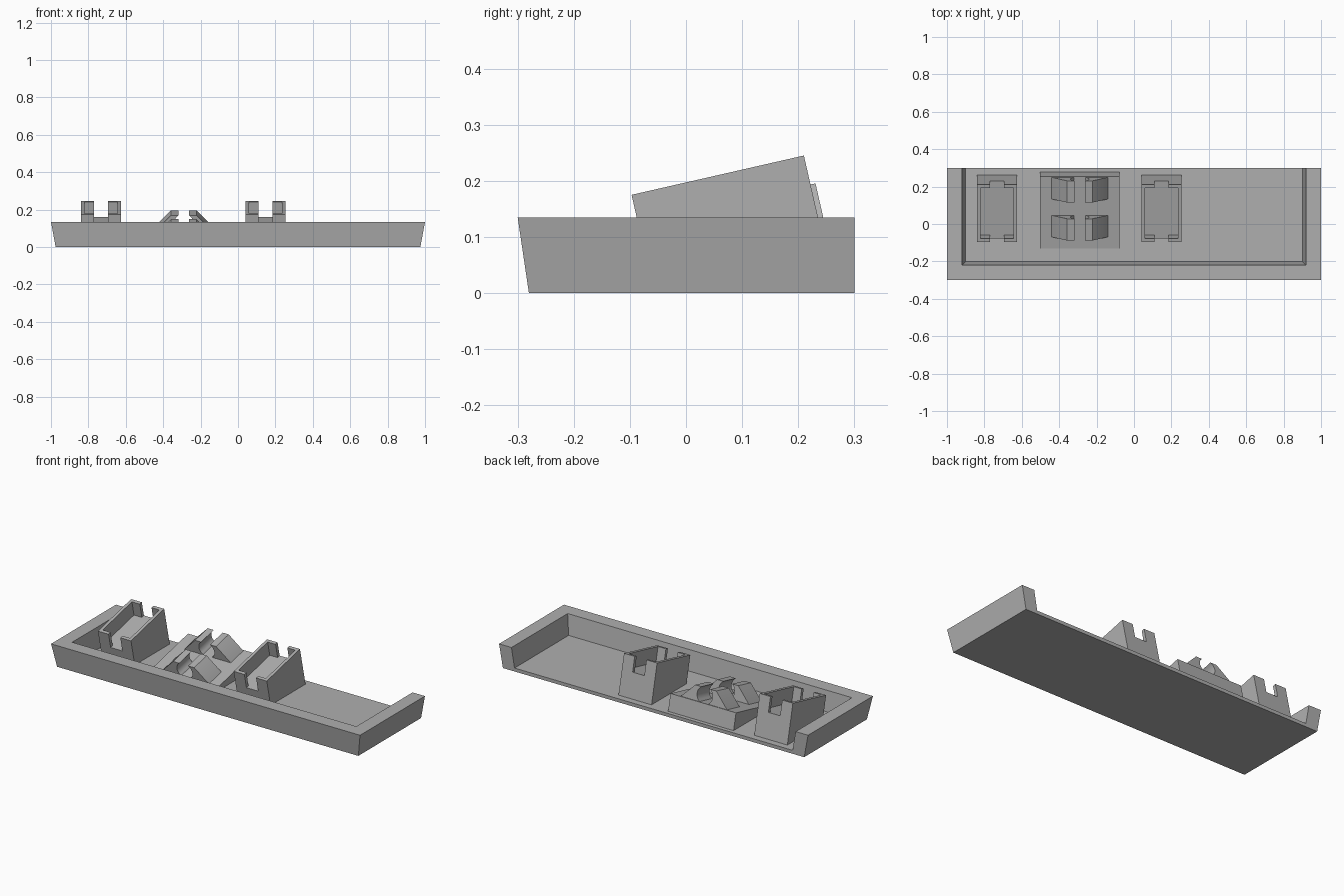
import bpy, bmesh, math
from mathutils import Matrix, Vector

cube = bpy.data.objects.get("Cube")
if cube:
    bpy.data.objects.remove(cube, do_unlink=True)

grey = bpy.data.materials.new("plain_grey")
grey.use_nodes = True
colour = (0.43, 0.43, 0.43, 1)
grey.diffuse_color = colour
grey.node_tree.nodes["Principled BSDF"].inputs["Base Color"].default_value = colour

TILT = math.atan(0.228)
X = Vector((1, 0, 0))
ALONG = Vector((0, math.cos(TILT), math.sin(TILT)))   # up the slope
UP = Vector((0, -math.sin(TILT), math.cos(TILT)))     # square to the slope


def frame(a, b, c, origin):
    m = Matrix((a, b, c)).transposed().to_4x4()
    m.translation = origin
    return m


def loft(name, lower, upper):
    """Solid between two matching rings of points."""
    bm = bmesh.new()
    low = [bm.verts.new(p) for p in lower]
    top = [bm.verts.new(p) for p in upper]
    bm.faces.new(low)
    bm.faces.new(top)
    n = len(low)
    for i in range(n):
        j = (i + 1) % n
        bm.faces.new((low[i], low[j], top[j], top[i]))
    bmesh.ops.recalc_face_normals(bm, faces=bm.faces)
    mesh = bpy.data.meshes.new(name)
    bm.to_mesh(mesh)
    bm.free()
    mesh.materials.append(grey)
    ob = bpy.data.objects.new(name, mesh)
    bpy.context.collection.objects.link(ob)
    return ob


def prism(name, profile, start, end, m):
    return loft(name, [m @ Vector((a, b, start)) for a, b in profile],
                [m @ Vector((a, b, end)) for a, b in profile])


def cut(ob, cutter):
    cutter.hide_render = True
    mod = ob.modifiers.new("cut", "BOOLEAN")
    mod.operation = "DIFFERENCE"
    mod.solver = "EXACT"
    mod.object = cutter
    bpy.context.view_layer.objects.active = ob
    bpy.ops.object.modifier_apply(modifier=mod.name)
    bpy.data.objects.remove(cutter, do_unlink=True)


def ring(half_x, front, back, z):
    return [(-half_x, front, z), (half_x, front, z), (half_x, back, z), (-half_x, back, z)]


def rect(a0, a1, b0, b1):
    return [(a0, b0), (a1, b0), (a1, b1), (a0, b1)]


# Tray with flared walls, open at the back
tray = loft("tray", ring(0.975, -0.28, 0.3, 0), ring(1, -0.3, 0.3, 0.135))
cut(tray, loft("tray_cutter", ring(0.90, -0.20, 0.4, 0.02), ring(0.94, -0.24, 0.4, 0.25)))

# Two tilted holders: open pocket with a slot through front and back
LENGTH, WALL, DEPTH = 0.315, 0.019, 0.087
top_front = Vector((0, -0.097, 0.175))
top_back = top_front + ALONG * LENGTH
base = 0.01


def drop(p):
    """Follow the tilted end face down to the base level."""
    q = p - UP * ((p.z - base) / UP.z)
    return q.y, q.z


YZ = frame(Vector((0, 1, 0)), Vector((0, 0, 1)), X, Vector())
side = [drop(top_front), drop(top_back), (top_back.y, top_back.z), (top_front.y, top_front.z)]
for label, x in (("right", -0.732), ("left", 0.147)):
    holder = prism(label + "_holder", side, x - 0.107, x + 0.107, YZ)
    tilted = frame(ALONG, UP, X, top_front)
    cut(holder, prism("pocket_cutter", rect(WALL, LENGTH - WALL, -DEPTH, 0.1),
                      x - 0.089, x + 0.089, tilted))
    cut(holder, prism("slot_cutter", rect(-0.1, LENGTH + 0.1, -DEPTH, 0.1),
                      x - 0.038, x + 0.038, tilted))

# Wedge between the holders
CENTRE = -0.29
foot = Vector((0, -0.13, 0.028))
crest = foot + ALONG * 0.395
prism("wedge", [(foot.y, base), drop(crest), (crest.y, crest.z), (foot.y, foot.z)],
      CENTRE - 0.212, CENTRE + 0.212, YZ)

# Pairs of clip jaws with a round channel between them
HEIGHT, RADIUS, MID = 0.083, 0.05, 0.042
upper = math.asin((HEIGHT - MID) / RADIUS)
lower = math.asin(-MID / RADIUS)
STEPS = 14
arc = [(RADIUS * math.cos(t), MID + RADIUS * math.sin(t))
       for t in (upper + (lower - upper) * i / STEPS for i in range(STEPS + 1))]
arc[-1] = (arc[-1][0], -0.004)
jaw = [(0.152, -0.004), (0.15, 0), (0.068, HEIGHT)] + arc
slope = frame(X, UP, -ALONG, foot + X * CENTRE)
for place, start in (("front", 0.062), ("back", 0.27)):
    for label, s in (("right", -1), ("left", 1)):
        ob = prism(f"{place}_{label}_jaw", [(s * a, b) for a, b in jaw],
                   -start, -start - 0.119, slope)
        bpy.ops.object.select_all(action="DESELECT")
        ob.select_set(True)
        bpy.context.view_layer.objects.active = ob
        bpy.ops.object.shade_smooth_by_angle(angle=math.radians(25))
